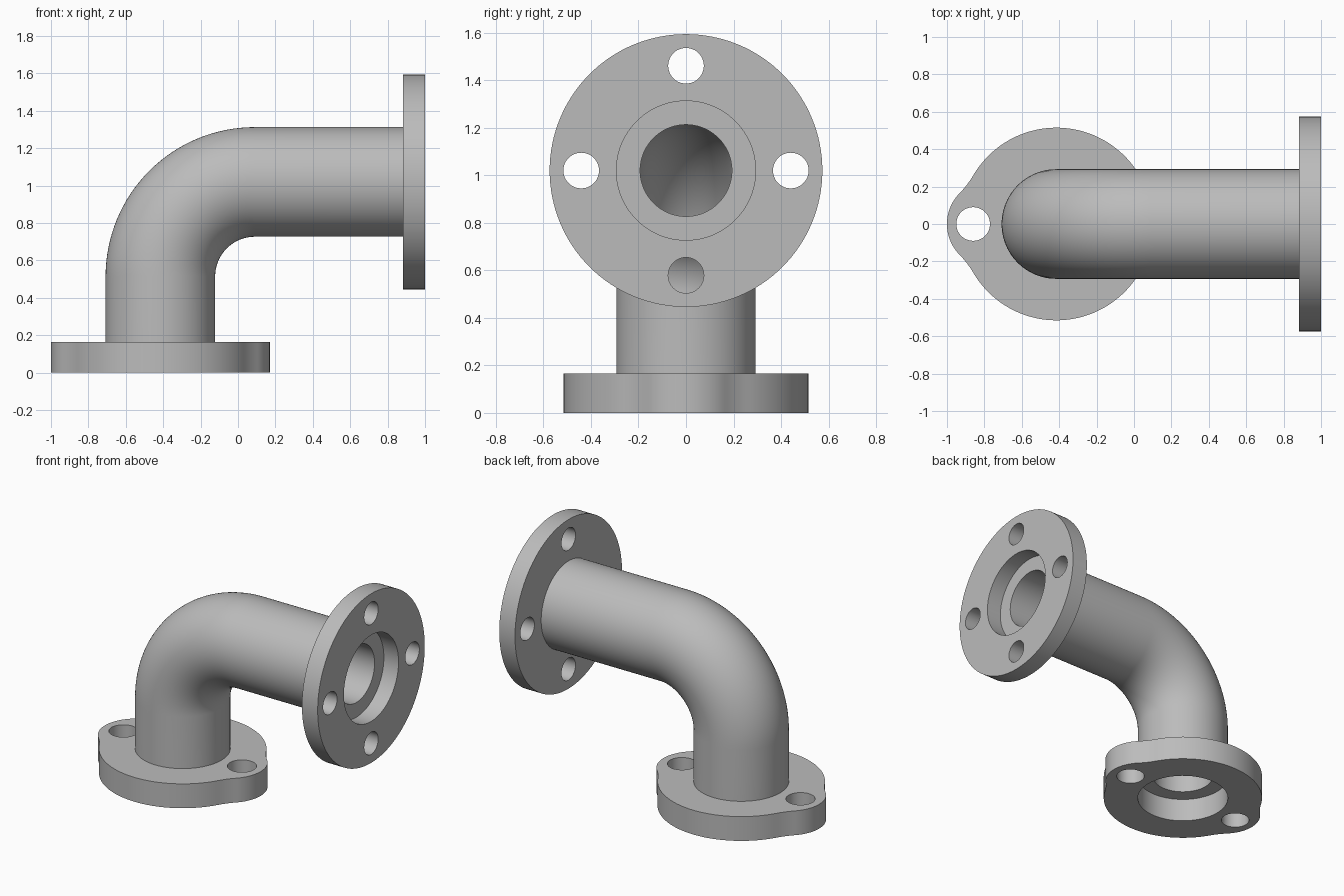
import bpy, bmesh, math
from mathutils import Vector, Matrix

SEG = 96
PIPE_R, BORE_R = 0.293, 0.193
AXIS_X, AXIS_Z, BEND = -0.415, 1.02, 0.505

cube = bpy.data.objects.get("Cube")
if cube:
    bpy.data.objects.remove(cube, do_unlink=True)

steel = bpy.data.materials.new("grey steel")
steel.use_nodes = True
colour = (0.5, 0.5, 0.5, 1)
steel.diffuse_color = colour
steel.node_tree.nodes["Principled BSDF"].inputs["Base Color"].default_value = colour


def finish(name, bm):
    bmesh.ops.recalc_face_normals(bm, faces=bm.faces)
    mesh = bpy.data.meshes.new(name)
    bm.to_mesh(mesh)
    bm.free()
    obj = bpy.data.objects.new(name, mesh)
    bpy.context.collection.objects.link(obj)
    mesh.materials.append(steel)
    bpy.ops.object.select_all(action="DESELECT")
    obj.select_set(True)
    bpy.context.view_layer.objects.active = obj
    bpy.ops.object.shade_smooth_by_angle(angle=math.radians(35))
    return obj


def arc(cx, cy, r, start, end, n):
    return [(cx + r * math.cos(start + (end - start) * i / n),
             cy + r * math.sin(start + (end - start) * i / n)) for i in range(n)]


def circle(cx, cy, r, n=SEG):
    return arc(cx, cy, r, 0, 2 * math.pi, n)


def plate(name, loops, thickness, matrix):
    """Extrude an outline with holes into a flat plate."""
    bm = bmesh.new()
    for loop in loops:
        vs = [bm.verts.new((x, y, 0)) for x, y in loop]
        for a, b in zip(vs, vs[1:] + vs[:1]):
            bm.edges.new((a, b))
    bmesh.ops.triangle_fill(bm, use_beauty=True, edges=bm.edges[:], normal=(0, 0, 1))
    out = bmesh.ops.extrude_face_region(bm, geom=bm.faces[:], use_keep_orig=True)
    top = [g for g in out["geom"] if isinstance(g, bmesh.types.BMVert)]
    bmesh.ops.translate(bm, verts=top, vec=(0, 0, thickness))
    bmesh.ops.transform(bm, matrix=matrix, verts=bm.verts)
    return finish(name, bm)


def two_lobed_outline(big, lobe, dist, fillet):
    """Round body with a lobe each side, blended by concave fillets."""
    a, b = big + fillet, lobe + fillet
    t1 = math.acos((a * a + dist * dist - b * b) / (2 * a * dist))
    fx, fy = a * math.cos(t1), a * math.sin(t1)
    t2 = math.atan2(fy, fx - dist)
    quarter = arc(dist, 0, lobe, 0, t2, 16)
    quarter += arc(fx, fy, fillet, math.pi + t2, math.pi + t1, 10)
    quarter += arc(0, 0, big, t1, math.pi / 2, 24)
    half = quarter + [(0, big)] + [(-x, y) for x, y in reversed(quarter)]
    return half + [(x, -y) for x, y in reversed(half[1:-1])]


# Bent pipe: outer and inner walls swept along one path, joined at the ends
bend_x, bend_z = AXIS_X + BEND, AXIS_Z - BEND
path = [(Vector((AXIS_X, 0, 0.16)), 0)]
for i in range(33):
    t = math.pi / 2 * i / 32
    path.append((Vector((bend_x - BEND * math.cos(t), 0, bend_z + BEND * math.sin(t))), t))
path.append((Vector((0.89, 0, AXIS_Z)), math.pi / 2))

bm = bmesh.new()
rings = []
for r, stations in ((PIPE_R, path), (BORE_R, path[::-1])):
    for centre, tilt in stations:
        turn = Matrix.Rotation(tilt, 3, "Y")
        rings.append([bm.verts.new(centre + turn @ Vector((x, y, 0)))
                      for x, y in circle(0, 0, r)])
for lower, upper in zip(rings, rings[1:] + rings[:1]):
    for i in range(SEG):
        j = (i + 1) % SEG
        bm.faces.new((lower[i], lower[j], upper[j], upper[i]))
finish("bent_pipe", bm)

# Base flange: two lobes, two bolt holes, socket for the pipe
base = [two_lobed_outline(0.515, 0.235, 0.35, 0.5), circle(0, 0, PIPE_R)]
base += [circle(s * 0.445, 0, 0.09, 48) for s in (-1, 1)]
plate("base_flange", base, 0.165, Matrix.Translation((AXIS_X, 0, 0)))

# Outlet flange: round, four bolt holes, socket for the pipe
outlet = [circle(0, 0, 0.574, 128), circle(0, 0, PIPE_R)]
for k in range(4):
    t = k * math.pi / 2
    outlet.append(circle(0.441 * math.cos(t), 0.441 * math.sin(t), 0.075, 48))
plate("outlet_flange", outlet, 0.118,
      Matrix.Translation((0.882, 0, AXIS_Z)) @ Matrix.Rotation(math.pi / 2, 4, "Y"))
